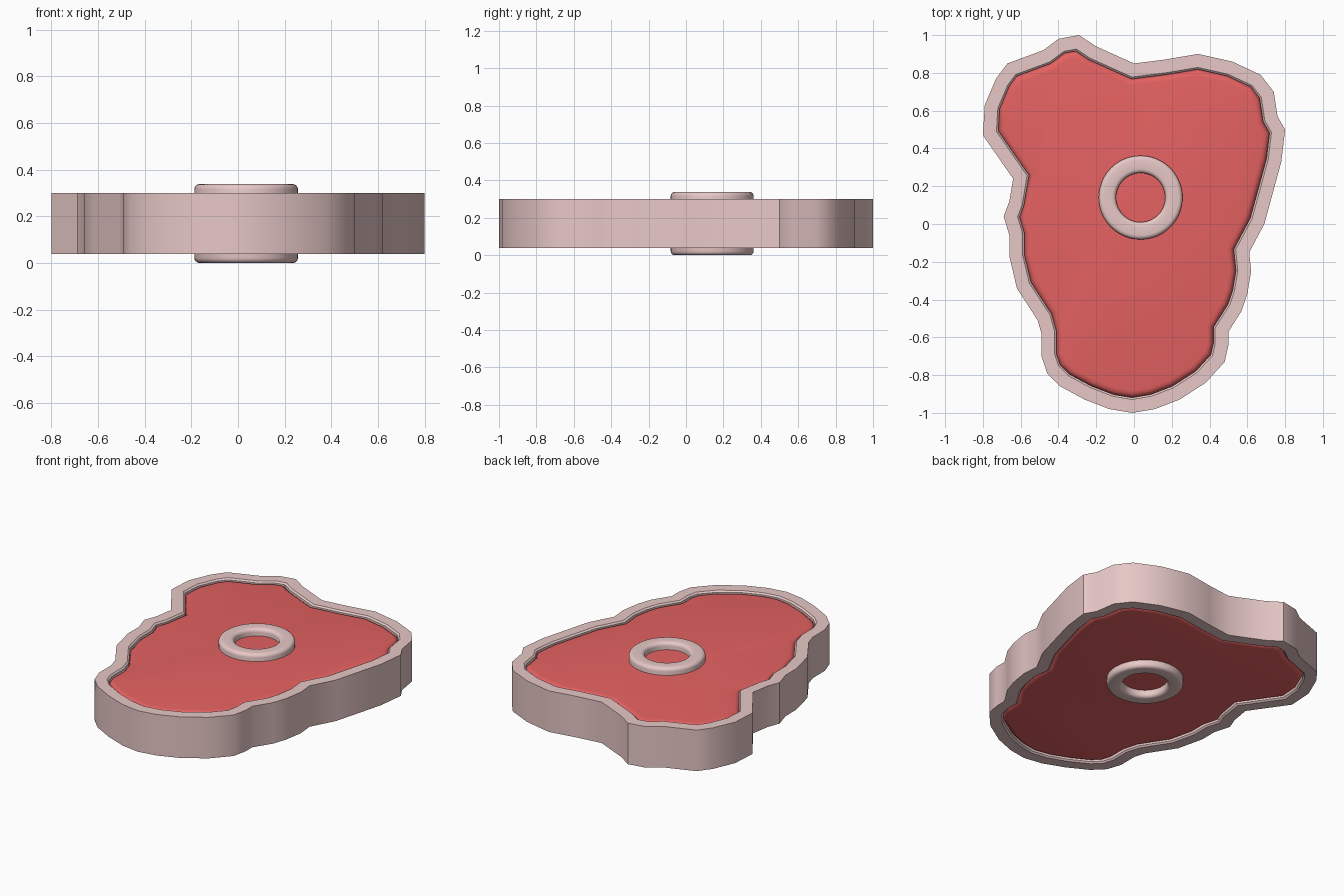
import bpy, bmesh, math
from mathutils import Vector

if "Cube" in bpy.data.objects:
    bpy.data.objects.remove(bpy.data.objects["Cube"])

# Outer steak outline, clockwise from the top peak
OUTLINE = [Vector(p) for p in [
    (-.29, 1), (-.20, .94), (0, .85), (.16, .87), (.34, .90), (.52, .86), (.67, .79),
    (.74, .70), (.76, .57), (.80, .50), (.78, .33), (.69, 0), (.61, -.15), (.62, -.25),
    (.60, -.37), (.57, -.46), (.50, -.57), (.50, -.64), (.48, -.73), (.38, -.84),
    (.24, -.93), (.11, -.98), (-.01, -1), (-.13, -.98), (-.26, -.93), (-.39, -.86),
    (-.46, -.79), (-.49, -.70), (-.49, -.58), (-.51, -.51), (-.62, -.34), (-.66, -.17),
    (-.66, -.06), (-.69, .04), (-.66, .12), (-.64, .24), (-.80, .47), (-.79, .63),
    (-.73, .77), (-.67, .85), (-.48, .92), (-.40, .98)]]
MID = 0.169  # mid height; everything is mirrored about it


def inset(pts, d):
    out = []
    for i, p in enumerate(pts):
        a = (p - pts[i - 1]).normalized()
        b = (pts[(i + 1) % len(pts)] - p).normalized()
        n1, n2 = Vector((a.y, -a.x)), Vector((b.y, -b.x))
        n = (n1 + n2).normalized()
        out.append(p + n * d / max(n.dot(n1), 0.8))
    return out


def material(name, col):
    m = bpy.data.materials.new(name)
    m.diffuse_color = (*col, 1)
    m.use_nodes = True
    m.node_tree.nodes["Principled BSDF"].inputs["Base Color"].default_value = m.diffuse_color
    return m


def loft(name, loops, mat, ring=False, angle=35):
    """Skin (outline, height) loops; close as a ring or cap both ends."""
    bm = bmesh.new()
    rows = [[bm.verts.new((p.x, p.y, MID + z)) for p in pts] for pts, z in loops]
    n = len(rows[0])
    for k in range(len(rows) if ring else len(rows) - 1):
        r, s = rows[k], rows[(k + 1) % len(rows)]
        for i in range(n):
            j = (i + 1) % n
            bm.faces.new((r[i], r[j], s[j], s[i]))
    if not ring:
        bm.faces.new(rows[0])
        bm.faces.new(rows[-1])
    bmesh.ops.recalc_face_normals(bm, faces=bm.faces)
    me = bpy.data.meshes.new(name)
    bm.to_mesh(me)
    bm.free()
    ob = bpy.data.objects.new(name, me)
    bpy.context.collection.objects.link(ob)
    me.materials.append(mat)
    bpy.context.view_layer.objects.active = ob
    ob.select_set(True)
    bpy.ops.object.shade_smooth_by_angle(angle=math.radians(angle))
    ob.select_set(False)
    return ob


def mirrored(half):
    return [(p, -z) for p, z in half] + [(p, z) for p, z in reversed(half)]


pink = material("fat_pink", (.80, .58, .57))
red = material("meat_red", (.78, .12, .12))

# Fat rim: sharp outside edge, softened inner lip
lip, wall = inset(OUTLINE, .07), inset(OUTLINE, .08)
loft("fat_rim", [(OUTLINE, -.131), (OUTLINE, .131), (lip, .131), (wall, .122),
                 (wall, -.122), (lip, -.131)], pink, ring=True)

# Meat slab with rounded shoulders just below the rim
loft("meat", mirrored([(inset(OUTLINE, .115), .124), (inset(OUTLINE, .098), .121),
                       (inset(OUTLINE, .087), .112), (inset(OUTLINE, .08), .098)]), red, angle=60)


# Bone ring with rounded edges, standing out on both faces
def circle(r):
    return [Vector((.035 + r * math.cos(t * math.tau / 48), .14 + r * math.sin(t * math.tau / 48)))
            for t in range(48)]


H, R0, R1, B = .169, .13, .222, .022
arc = [k * math.pi / 8 for k in range(5)]
outer = [(circle(R1 - B + B * math.cos(a)), H - B + B * math.sin(a)) for a in arc]
inner = [(circle(R0 + B - B * math.cos(a)), H - B + B * math.sin(a)) for a in reversed(arc)]
top = outer + inner
loft("bone_ring", top + [(p, -z) for p, z in reversed(top)], pink, ring=True, angle=40)
